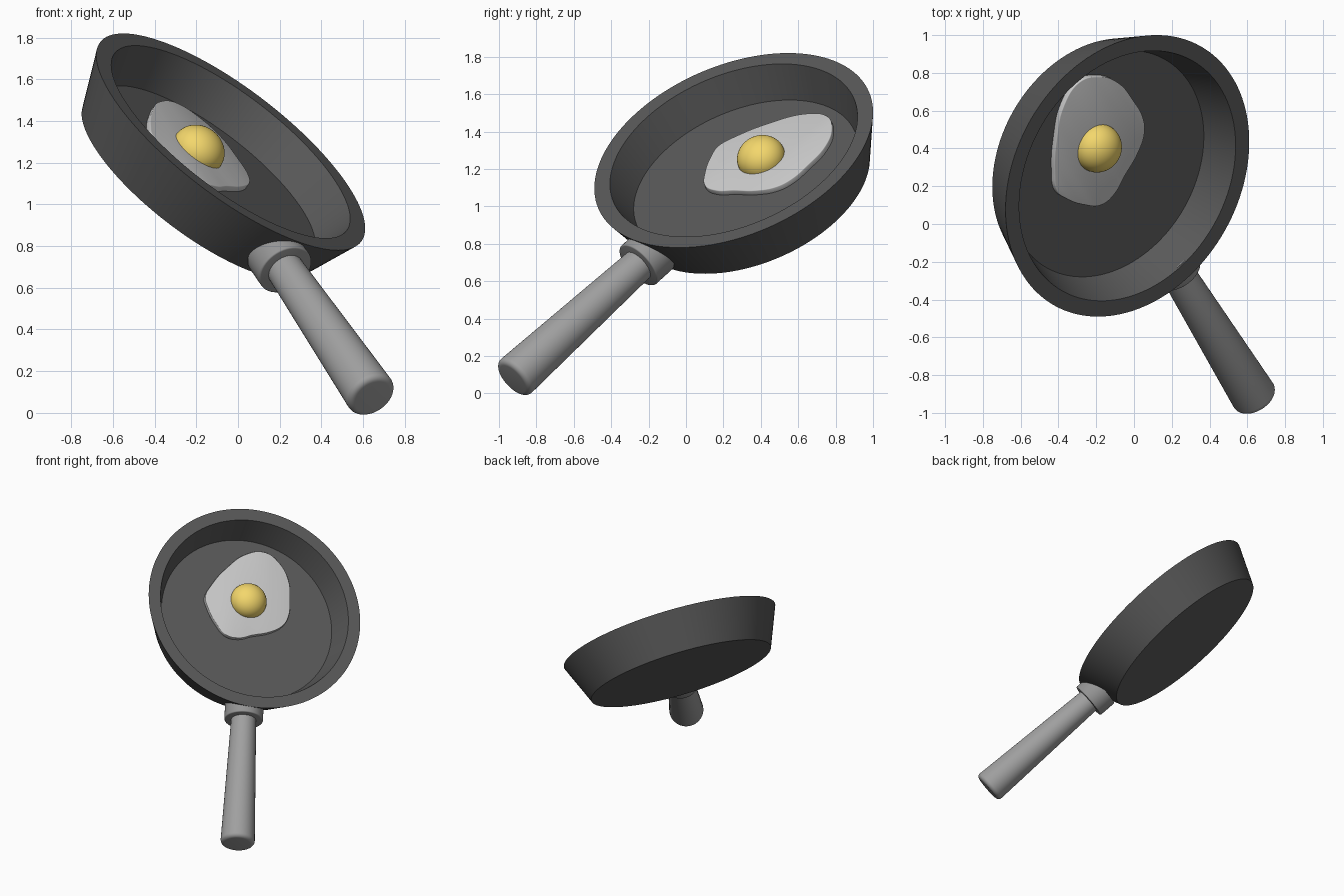
import bpy, bmesh, math
from mathutils import Vector, Matrix

if "Cube" in bpy.data.objects:
    bpy.data.objects.remove(bpy.data.objects["Cube"])

# Pan frame: origin at rim centre, local x along the handle, local z out of the pan
C = Vector((-0.035, 0.255, 1.30))
n = Vector((0.574, -0.325, 0.751)).normalized()
d = Vector((0.420, -0.674, -0.607))
d = (d - n * d.dot(n)).normalized()
v = n.cross(d)
M = Matrix((d, v, n)).transposed().to_4x4()
M.translation = C


def finish(ob, color, angle=35):
    mat = bpy.data.materials.new(ob.name + "_colour")
    mat.diffuse_color = (*color, 1)
    mat.use_nodes = True
    mat.node_tree.nodes["Principled BSDF"].inputs["Base Color"].default_value = mat.diffuse_color
    ob.data.materials.append(mat)
    bpy.ops.object.select_all(action='DESELECT')
    ob.select_set(True)
    bpy.context.view_layer.objects.active = ob
    bpy.ops.object.shade_smooth_by_angle(angle=math.radians(angle))


def lathe(name, profile, matrix, color, steps=96):
    """Spin a closed (radius, height) profile about z."""
    bm = bmesh.new()
    vs = [bm.verts.new((r, 0, z)) for r, z in profile]
    es = [bm.edges.new(p) for p in zip(vs, vs[1:])]
    bmesh.ops.spin(bm, geom=vs + es, axis=(0, 0, 1), cent=(0, 0, 0),
                   angle=2 * math.pi, steps=steps)
    bmesh.ops.remove_doubles(bm, verts=bm.verts, dist=1e-5)
    bmesh.ops.recalc_face_normals(bm, faces=bm.faces)
    me = bpy.data.meshes.new(name)
    bm.to_mesh(me)
    bm.free()
    ob = bpy.data.objects.new(name, me)
    bpy.context.collection.objects.link(ob)
    ob.matrix_world = matrix
    finish(ob, color)
    return ob


def arc(cx, cz, rx, rz, a0, a1, count):
    return [(cx + rx * math.cos(math.radians(a0 + (a1 - a0) * i / count)),
             cz + rz * math.sin(math.radians(a0 + (a1 - a0) * i / count)))
            for i in range(count + 1)]


# Pan body with flared wall
lathe("pan", [(0, -0.29), (0.67, -0.29), (0.788, 0), (0.70, 0),
              (0.634, -0.199), (0, -0.199)], M, (0.1, 0.1, 0.1), 128)

# Handle and its collar, lying radially at mid depth
H = M @ Matrix.Translation((0, 0, -0.145)) @ Matrix.Rotation(math.pi / 2, 4, 'Y')
lathe("handle", [(0, 0.72), (0.086, 0.72)]
      + arc(0.092, 1.796, 0.03, 0.03, 0, 90, 6) + [(0, 1.826)], H, (0.35, 0.35, 0.35), 48)
lathe("handle_collar", [(0, 0.695), (0.138, 0.695)]
      + arc(0.13, 0.822, 0.008, 0.008, 0, 90, 3) + [(0, 0.83)], H, (0.3, 0.3, 0.3), 48)

# Egg white: outline read in plan, dropped onto the tilted pan floor
TOP = -0.167
outline = [(-0.19, 0.78), (-0.29, 0.75), (-0.37, 0.63), (-0.41, 0.45), (-0.42, 0.27),
           (-0.405, 0.17), (-0.36, 0.135), (-0.26, 0.10), (-0.17, 0.10), (-0.10, 0.16),
           (-0.05, 0.25), (0.02, 0.37), (0.057, 0.48), (0.05, 0.56), (0.0, 0.65),
           (-0.08, 0.745)]


def on_floor(x, y):
    z = C.z + (TOP - n.x * (x - C.x) - n.y * (y - C.y)) / n.z
    return M.inverted() @ Vector((x, y, z))


cu = bpy.data.curves.new("egg_white", 'CURVE')
cu.dimensions = '2D'
cu.fill_mode = 'BOTH'
cu.extrude = 0.012
cu.bevel_depth = 0.005
cu.bevel_resolution = 2
cu.offset = -0.005
sp = cu.splines.new('BEZIER')
sp.bezier_points.add(len(outline) - 1)
sp.use_cyclic_u = True
sp.resolution_u = 6
for bp, (x, y) in zip(sp.bezier_points, outline):
    p = on_floor(x, y)
    bp.co = (p.x, p.y, 0)
    bp.handle_left_type = bp.handle_right_type = 'AUTO'
white = bpy.data.objects.new("egg_white", cu)
bpy.context.collection.objects.link(white)
white.matrix_world = M @ Matrix.Translation((0, 0, TOP - 0.017))
white.select_set(True)
bpy.context.view_layer.objects.active = white
bpy.ops.object.select_all(action='DESELECT')
white.select_set(True)
bpy.ops.object.convert(target='MESH')
white = bpy.context.view_layer.objects.active
bm = bmesh.new()
bm.from_mesh(white.data)
bmesh.ops.remove_doubles(bm, verts=bm.verts, dist=1e-5)
bmesh.ops.recalc_face_normals(bm, faces=bm.faces)
bm.to_mesh(white.data)
bm.free()
finish(white, (0.8, 0.8, 0.8))

# Yolk dome
yc = on_floor(-0.19, 0.402)
lathe("egg_yolk", [(0, -0.01), (0.131, -0.01)] + arc(0, 0, 0.131, 0.115, 0, 90, 14),
      M @ Matrix.Translation(yc), (0.9, 0.68, 0.15), 48)
